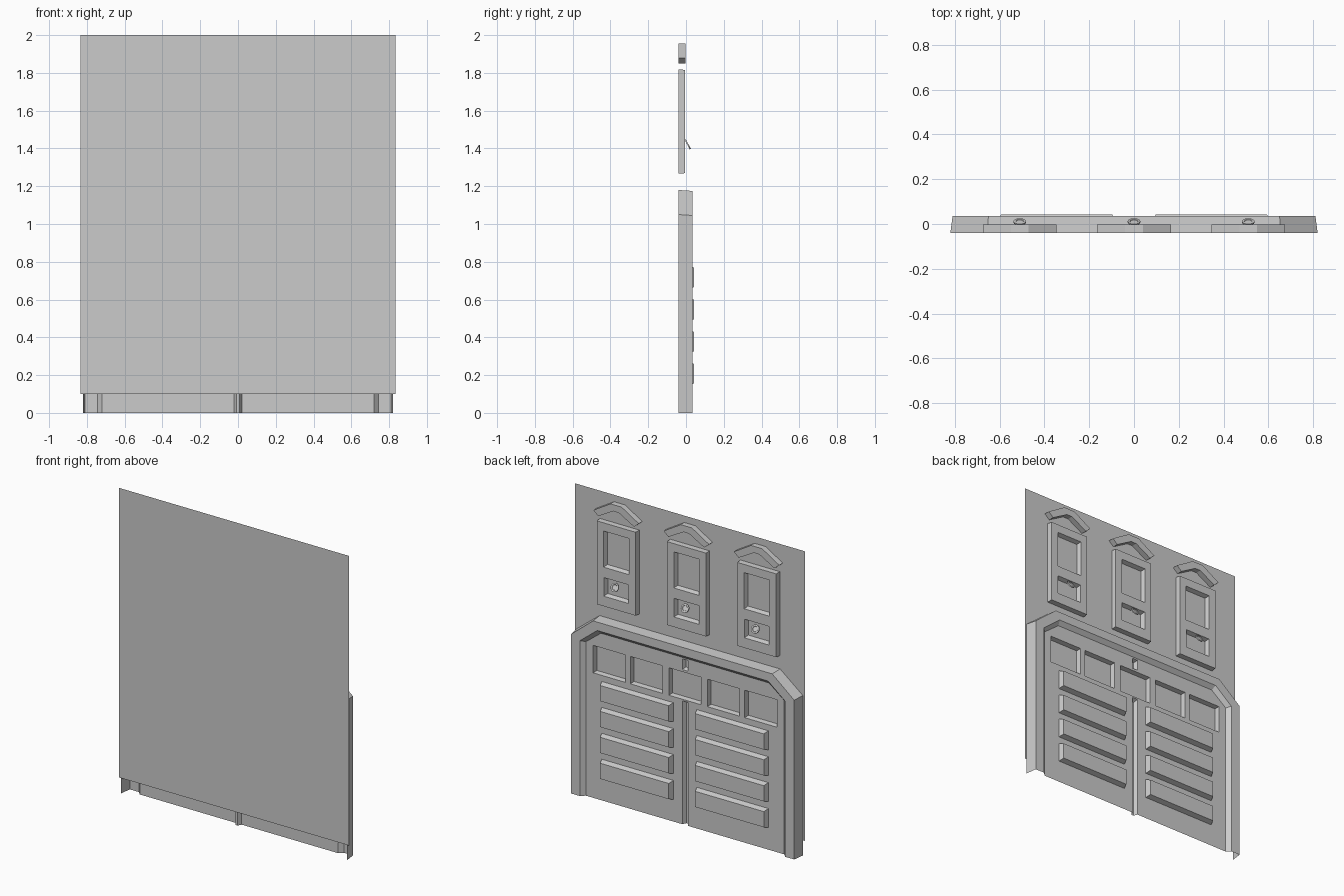
import bpy, bmesh, math
from mathutils import Matrix

if "Cube" in bpy.data.objects:
    bpy.data.objects.remove(bpy.data.objects["Cube"])


def finish(name, bm):
    """Weld, clean up, face the detailed +y side outward and link."""
    bmesh.ops.remove_doubles(bm, verts=bm.verts, dist=1e-5)
    bmesh.ops.dissolve_limit(bm, angle_limit=0.01, verts=bm.verts, edges=bm.edges)
    bmesh.ops.recalc_face_normals(bm, faces=bm.faces)
    if sum(f.normal.y * f.calc_area() for f in bm.faces) < 0:
        bmesh.ops.reverse_faces(bm, faces=bm.faces)
    me = bpy.data.meshes.new(name)
    bm.to_mesh(me)
    bm.free()
    ob = bpy.data.objects.new(name, me)
    bpy.context.collection.objects.link(ob)
    return ob


def rect(x0, x1, z0, z1, s=0.0):
    return [(x0 + s, z0 + s), (x1 - s, z0 + s), (x1 - s, z1 - s), (x0 + s, z1 - s)]


def loft(bm, rings, closed=True):
    """Strips between (profile, y) pairs."""
    rows = [[bm.verts.new((x, y, z)) for x, z in p] for p, y in rings]
    n = len(rows[0])
    for a, b in zip(rows, rows[1:]):
        for i in range(n if closed else n - 1):
            j = (i + 1) % n
            bm.faces.new((a[i], a[j], b[j], b[i]))
    return rows


def pan(bm, r, y0, y1, s, closed=True):
    """Raised or sunken panel: sloped sides and a flat face."""
    rows = loft(bm, [(rect(*r), y0), (rect(*r, s), y1)], closed)
    bm.faces.new(rows[-1])


def plate(bm, outline, holes, y):
    """Flat face with holes."""
    edges = []
    for loop in [outline] + holes:
        vs = [bm.verts.new((x, y, z)) for x, z in loop]
        edges += [bm.edges.new((vs[i - 1], vs[i])) for i in range(len(vs))]
    bmesh.ops.triangle_fill(bm, edges=edges, use_beauty=True, normal=(0, 1, 0))


def arch(a, zs, b, zt):
    return [(-a, 0), (-a, zs), (-b, zt), (b, zt), (a, zs), (a, 0)]


# flat wall sheet
bm = bmesh.new()
bm.faces.new([bm.verts.new((x, -0.04, z)) for x, z in rect(-0.835, 0.835, 0.1, 2.0)])
finish("wall", bm)

# door surround, open at the back and bottom
bm = bmesh.new()
inner = arch(0.72, 1.01, 0.61, 1.095)
loft(bm, [(arch(0.82, 1.05, 0.655, 1.18), -0.04),
          (arch(0.81, 1.045, 0.65, 1.175), 0.035),
          (arch(0.745, 1.02, 0.62, 1.12), 0.035),
          (inner, 0.01)], closed=False)
finish("door_surround", bm)

# door leaves with five sunken panes and a centre groove
bm = bmesh.new()
panes = [(c - 0.117, c + 0.117, 0.82, 1.0) for c in (-0.55, -0.28, 0, 0.28, 0.55)]
slot = (-0.02, 0.02, 1.015, 1.085)
notch = [(0.02, 0), (0.02, 0.81), (-0.02, 0.81), (-0.02, 0)]
plate(bm, inner + notch, [rect(*p) for p in panes + [slot]], 0.01)
for p in panes:
    pan(bm, p, 0.01, -0.02, 0.006)
pan(bm, slot, 0.01, -0.015, 0.01)
rows = loft(bm, [(notch, 0.01), ([(0.008, 0), (0.008, 0.795), (-0.008, 0.795), (-0.008, 0)], -0.015)], False)
bm.faces.new(rows[-1])
finish("door_leaves", bm)

# raised door panels
bm = bmesh.new()
for k in range(4):
    z = 0.145 + 0.17 * k
    for x0, x1 in ((0.085, 0.605), (-0.605, -0.085)):
        pan(bm, (x0, x1, z, z + 0.125), 0.01, 0.042, 0.011)
finish("door_panels", bm)

for k, cx in enumerate((-0.51, 0, 0.51)):
    # window frame with two sunken openings
    bm = bmesh.new()
    outer = (cx - 0.143, cx + 0.143, 1.267, 1.818)
    loft(bm, [(rect(*outer), -0.04), (rect(*outer, 0.002), -0.005)])
    holes = [(cx - 0.092, cx + 0.092, 1.525, 1.762), (cx - 0.09, cx + 0.09, 1.335, 1.457)]
    plate(bm, rect(*outer, 0.002), [rect(*h) for h in holes], -0.005)
    for h in holes:
        pan(bm, h, -0.005, -0.032, 0.01)
    finish(f"window_{k}", bm)

    # window hood
    bm = bmesh.new()
    half = [(-0.13, 1.85), (-0.165, 1.88), (-0.04, 1.955)]
    prof = half + [(-x, z) for x, z in reversed(half)] + [(0.02, 1.912), (-0.02, 1.912)]
    prof = [(cx + x, z) for x, z in prof]
    rows = loft(bm, [(prof, -0.04), (prof, -0.003)])
    bm.faces.new(rows[-1])
    finish(f"window_hood_{k}", bm)

    # tilted dial in the lower opening
    bm = bmesh.new()
    circ = [(math.cos(t * math.tau / 16), math.sin(t * math.tau / 16)) for t in range(16)]
    ring = lambda r: [(x * r, z * r) for x, z in circ]
    rows = loft(bm, [(ring(0.028), -0.004), (ring(0.028), 0.003), (ring(0.018), 0.003), (ring(0.016), 0.0)])
    bm.faces.new(rows[0])
    bm.faces.new(rows[-1])
    dial = finish(f"dial_{k}", bm)
    dial.matrix_world = Matrix.Translation((cx, 0.01, 1.422)) @ Matrix.Rotation(math.radians(28), 4, 'X')
